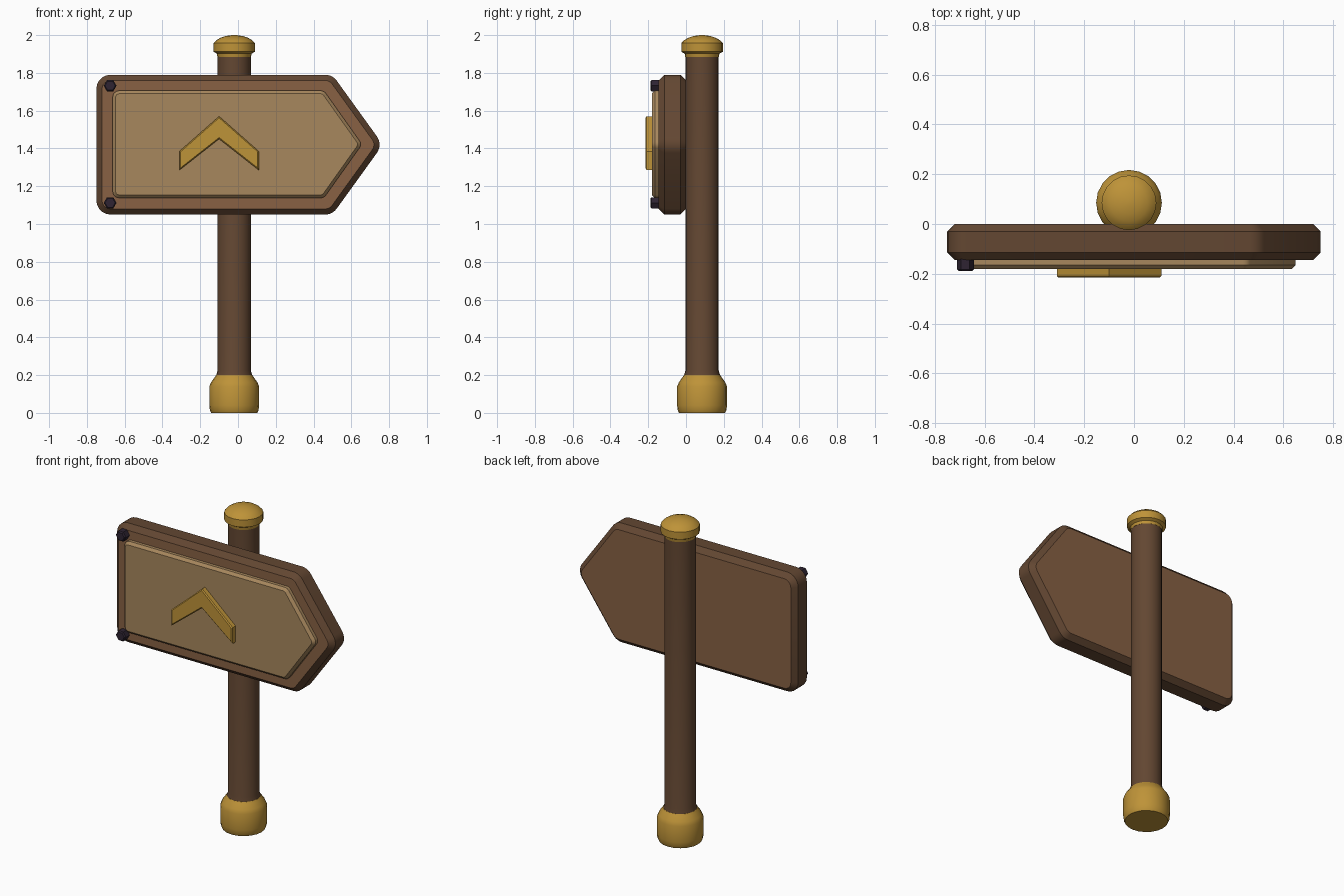
import bpy, bmesh, math
from mathutils import Vector

if "Cube" in bpy.data.objects:
    bpy.data.objects.remove(bpy.data.objects["Cube"])


def material(name, rgb):
    m = bpy.data.materials.new(name)
    lin = [(c / 255 / 12.92) if c < 11 else ((c / 255 + 0.055) / 1.055) ** 2.4 for c in rgb]
    m.diffuse_color = (*lin, 1)
    m.use_nodes = True
    m.node_tree.nodes["Principled BSDF"].inputs["Base Color"].default_value = m.diffuse_color
    return m


DARK = material("dark wood", (99, 71, 50))
WOOD = material("board wood", (136, 97, 68))
TAN = material("pale wood", (167, 135, 93))
GOLD = material("gold", (190, 147, 56))
IRON = material("dark iron", (46, 36, 50))


def finish(name, bm, mats, angle=30):
    bmesh.ops.recalc_face_normals(bm, faces=bm.faces)
    me = bpy.data.meshes.new(name)
    bm.to_mesh(me)
    bm.free()
    ob = bpy.data.objects.new(name, me)
    bpy.context.collection.objects.link(ob)
    for m in mats:
        me.materials.append(m)
    bpy.ops.object.select_all(action='DESELECT')
    ob.select_set(True)
    bpy.context.view_layer.objects.active = ob
    bpy.ops.object.shade_smooth_by_angle(angle=math.radians(angle))
    return ob


def skin(bm, rings):
    # join equal rings of points with quads and close both ends
    vs = [[bm.verts.new(p) for p in r] for r in rings]
    n = len(vs[0])
    for a, b in zip(vs, vs[1:]):
        for i in range(n):
            j = (i + 1) % n
            bm.faces.new((a[i], a[j], b[j], b[i]))
    return bm.faces.new(vs[0]), bm.faces.new(vs[-1])


def lathe(name, profile, mat, cx=-0.02, cy=0.085, sides=20):
    bm = bmesh.new()
    skin(bm, [[(cx + r * math.cos(2 * math.pi * i / sides),
                cy + r * math.sin(2 * math.pi * i / sides), z) for i in range(sides)]
              for r, z in profile])
    return finish(name, bm, [mat])


def outline(pts, r, inset, segs):
    # counter-clockwise (x, z) outline with rounded corners, moved inwards by inset
    out, n = [], len(pts)
    for i in range(n):
        p, q, s = Vector(pts[i]), Vector(pts[i - 1]), Vector(pts[(i + 1) % n])
        a, b = (p - q).normalized(), (s - p).normalized()
        n1, n2 = Vector((a.y, -a.x)), Vector((b.y, -b.x))
        miter = (n1 + n2) / (1 + n1.dot(n2))
        if segs == 0:
            out.append(p - miter * inset)
            continue
        for k in range(segs + 1):
            d = n1.slerp(n2, k / segs)
            out.append(p - miter * r + d * (r - inset))
    return out


def plate(name, pts, layers, mats, r=0.0, segs=0):
    # layers are (y, inset) from back to front; a second material goes on the flat faces
    bm = bmesh.new()
    ends = skin(bm, [[(p.x, y, p.y) for p in outline(pts, r, ins, segs)] for y, ins in layers])
    if len(mats) > 1:
        for f in ends:
            f.material_index = 1
    return finish(name, bm, mats)


# post with gold foot and cap
lathe("post", [(0.096, 0.19), (0.095, 0.20), (0.088, 0.225), (0.088, 1.90)], DARK)
lathe("post_foot", [(0.122, 0), (0.129, 0.015), (0.132, 0.04), (0.132, 0.14), (0.122, 0.163),
                    (0.105, 0.187), (0.096, 0.20)], GOLD)
lathe("post_cap", [(0.089, 1.885), (0.092, 1.902), (0.11, 1.912), (0.11, 1.957), (0.096, 1.972),
                   (0.075, 1.985), (0.045, 1.995), (0.012, 2.0)], GOLD)

# arrow-shaped board and raised panel
plate("board", [(-0.75, 1.05), (0.50, 1.05), (0.767, 1.42), (0.50, 1.79), (-0.75, 1.79)],
      [(0, 0.03), (-0.03, 0), (-0.115, 0), (-0.145, 0.03)], [DARK, WOOD], r=0.075, segs=5)
plate("panel", [(-0.664, 1.138), (0.455, 1.138), (0.657, 1.422), (0.455, 1.706), (-0.664, 1.706)],
      [(-0.14, 0), (-0.165, 0), (-0.181, 0.016)], [TAN], r=0.035, segs=4)

# chevron
plate("chevron", [(-0.31, 1.285), (-0.10, 1.45), (0.11, 1.285), (0.11, 1.385),
                  (-0.10, 1.57), (-0.31, 1.385)],
      [(-0.175, 0), (-0.209, 0), (-0.215, 0.006)], [GOLD])

# hexagonal bolts
for label, z in (("upper", 1.732), ("lower", 1.112)):
    hexagon = [(-0.677 + 0.034 * math.cos(k * math.pi / 3), z + 0.034 * math.sin(k * math.pi / 3))
               for k in range(6)]
    plate(label + "_bolt", hexagon, [(-0.135, 0), (-0.182, 0), (-0.189, 0.006)], [IRON])
